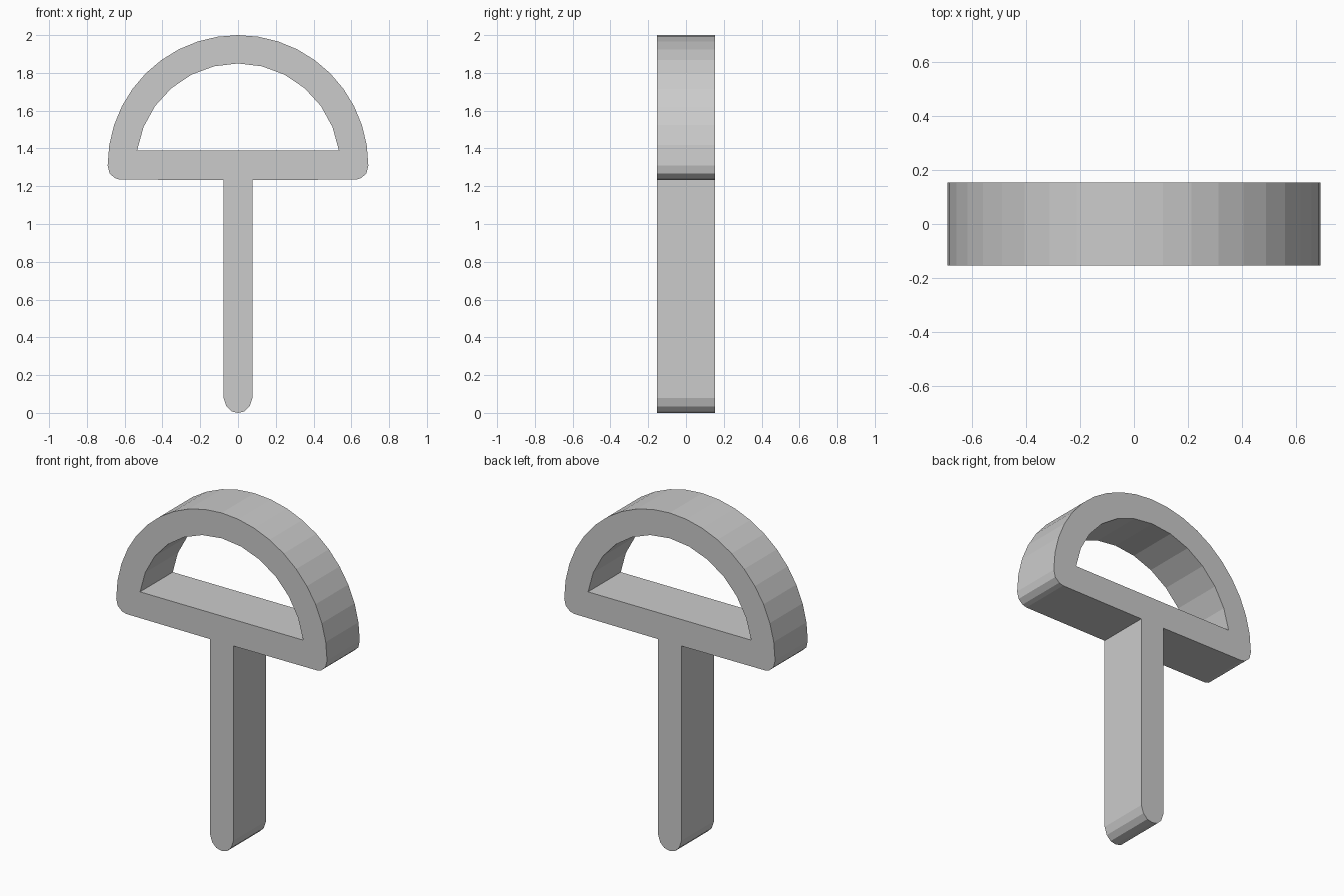
import bpy
import math
from mathutils import Matrix

cube = bpy.data.objects.get("Cube")
if cube:
    bpy.data.objects.remove(cube, do_unlink=True)

HALF_DEPTH = 0.153
CENTRE_Z = 1.31

grey = bpy.data.materials.new("light_grey")
grey.use_nodes = True
colour = (0.6, 0.6, 0.6, 1.0)
grey.diffuse_color = colour
grey.node_tree.nodes["Principled BSDF"].inputs["Base Color"].default_value = colour


def arc(radius, start, end, steps):
    """Points on the dome's circle, from start to end in degrees."""
    angles = [math.radians(start + (end - start) * i / steps) for i in range(steps + 1)]
    return [(radius * math.cos(a), CENTRE_Z + radius * math.sin(a)) for a in angles]


def mirrored(half):
    """Close a right-hand outline by adding its left-hand mirror."""
    return half + [(-x, z) for x, z in reversed(half) if abs(x) > 1e-4]


# Outer outline: rounded stem tip, stem, rounded lower corner, dome
outer = mirrored(
    [(0, 0), (0.035, 0.008), (0.062, 0.035), (0.077, 0.08),
     (0.077, 1.233), (0.625, 1.235), (0.652, 1.243), (0.68, 1.268)]
    + arc(0.69, 0, 90, 10))

# Half-round opening above the crossbar
inner = mirrored(arc(0.54, 8.5, 90, 6))

# Filled and extruded profile
curve = bpy.data.curves.new("profile", "CURVE")
curve.dimensions = "2D"
curve.fill_mode = "BOTH"
curve.extrude = HALF_DEPTH
for outline in (outer, inner):
    spline = curve.splines.new("POLY")
    spline.points.add(len(outline) - 1)
    for point, (x, z) in zip(spline.points, outline):
        point.co = (x, z, 0, 1)
    spline.use_cyclic_u = True

# Turn the profile upright as a flat-shaded mesh
helper = bpy.data.objects.new("profile_helper", curve)
bpy.context.collection.objects.link(helper)
bpy.context.view_layer.update()
graph = bpy.context.evaluated_depsgraph_get()
mesh = bpy.data.meshes.new_from_object(helper.evaluated_get(graph))
bpy.data.objects.remove(helper, do_unlink=True)
mesh.transform(Matrix.Rotation(math.radians(90), 4, "X"))
mesh.shade_flat()
mesh.materials.clear()
mesh.materials.append(grey)
frame = bpy.data.objects.new("domed_frame_and_stem", mesh)
bpy.context.collection.objects.link(frame)
